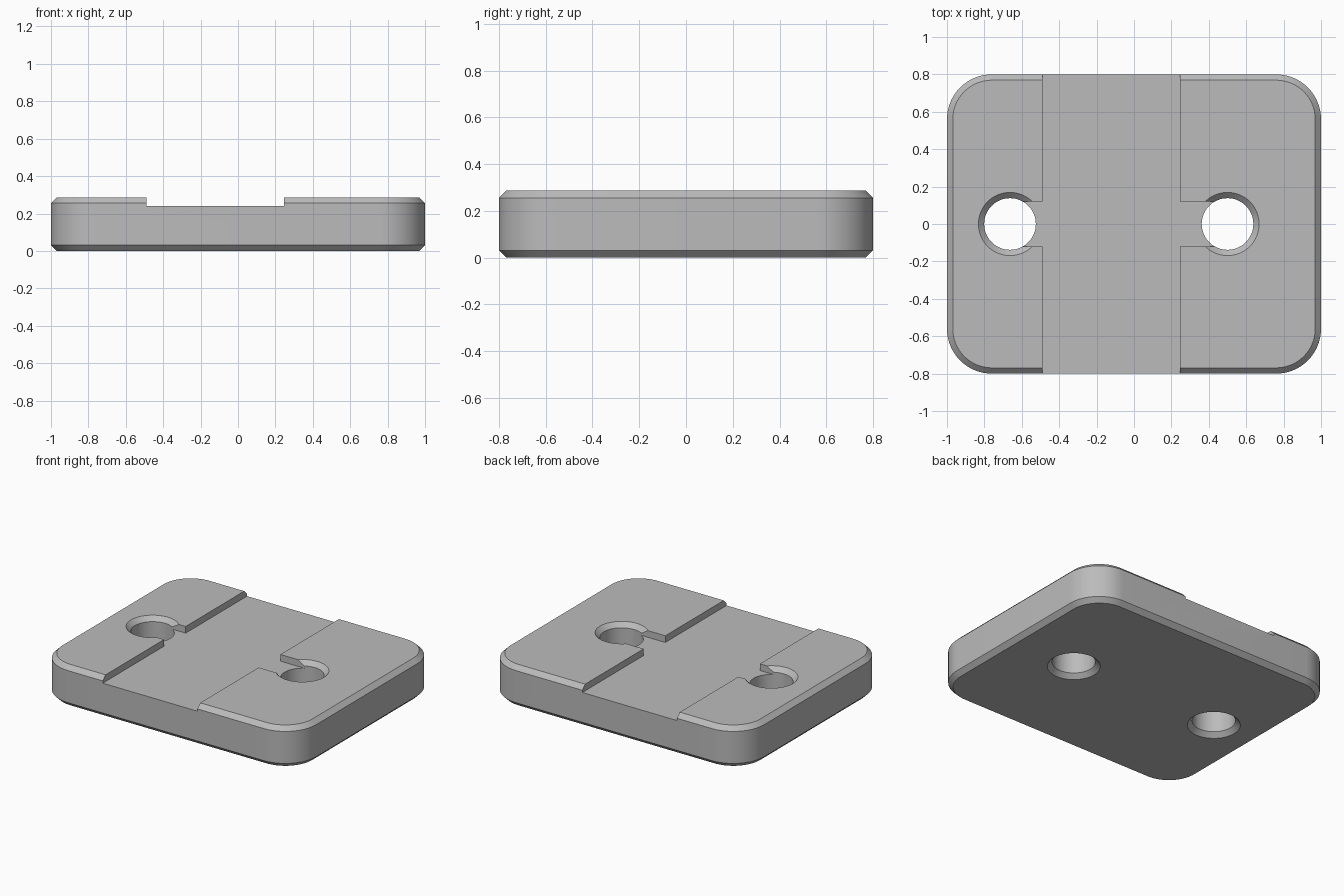
import bpy
import bmesh
from math import cos, sin, pi

default_cube = bpy.data.objects.get("Cube")
if default_cube:
    bpy.data.objects.remove(default_cube, do_unlink=True)

LENGTH, WIDTH, HEIGHT = 2.0, 1.6, 0.287
CORNER, BEVEL = 0.24, 0.031
FLOOR = 0.24                        # height of the recess floor
CHANNEL = (-0.49, 0.245)            # left and right walls of the channel
SLOT = 0.12                         # half width of the slots
HOLES = (-0.663, 0.5)
HOLE_R = 0.138

grey = bpy.data.materials.new("plain grey")
grey.use_nodes = True
grey.diffuse_color = (0.5, 0.5, 0.5, 1)
grey.node_tree.nodes["Principled BSDF"].inputs["Base Color"].default_value = (0.5, 0.5, 0.5, 1)


def loft(name, rings):
    """Closed solid through a stack of (outline, z) rings."""
    bm = bmesh.new()
    loops = [[bm.verts.new((x, y, z)) for x, y in outline] for outline, z in rings]
    for low, high in zip(loops, loops[1:]):
        for i in range(len(low)):
            j = (i + 1) % len(low)
            bm.faces.new((low[i], low[j], high[j], high[i]))
    bm.faces.new(loops[0][::-1])
    bm.faces.new(loops[-1])
    bmesh.ops.recalc_face_normals(bm, faces=bm.faces)
    mesh = bpy.data.meshes.new(name)
    bm.to_mesh(mesh)
    bm.free()
    mesh.materials.append(grey)
    obj = bpy.data.objects.new(name, mesh)
    bpy.context.collection.objects.link(obj)
    return obj


def rounded_rectangle(inset, steps=16):
    r = CORNER - inset
    cx, cy = LENGTH / 2 - CORNER, WIDTH / 2 - CORNER
    points = []
    for quarter, (sx, sy) in enumerate(((1, 1), (-1, 1), (-1, -1), (1, -1))):
        for k in range(steps + 1):
            a = (quarter + k / steps) * pi / 2
            points.append((sx * cx + r * cos(a), sy * cy + r * sin(a)))
    return points


def circle(x, r, steps=64):
    return [(x + r * cos(2 * pi * k / steps), r * sin(2 * pi * k / steps)) for k in range(steps)]


def cut(target, cutter):
    cutter.hide_render = True
    mod = target.modifiers.new(cutter.name, 'BOOLEAN')
    mod.operation = 'DIFFERENCE'
    mod.solver = 'EXACT'
    mod.object = cutter
    bpy.context.view_layer.objects.active = target
    bpy.ops.object.modifier_apply(modifier=mod.name)
    bpy.data.objects.remove(cutter, do_unlink=True)


# Rounded plate with bevelled rims
plate = loft("mounting_plate", [
    (rounded_rectangle(BEVEL), 0), (rounded_rectangle(0), BEVEL),
    (rounded_rectangle(0), HEIGHT - BEVEL), (rounded_rectangle(BEVEL), HEIGHT)])

# Through holes, countersunk on both faces
for x in HOLES:
    over = 0.05
    wide, narrow = circle(x, HOLE_R + BEVEL + over), circle(x, HOLE_R)
    cut(plate, loft("hole_cutter", [
        (wide, -over), (narrow, BEVEL), (narrow, HEIGHT - BEVEL), (wide, HEIGHT + over)]))

# Cross-shaped recess: a channel with a slot running into each hole
left, right = CHANNEL
half = [(left, -1), (right, -1), (right, -SLOT), (HOLES[1], -SLOT)]
other = [(HOLES[1], SLOT), (right, SLOT), (right, 1), (left, 1)]
end = [(left, SLOT), (HOLES[0], SLOT), (HOLES[0], -SLOT), (left, -SLOT)]
recess = half + other + end
cut(plate, loft("recess_cutter", [(recess, FLOOR), (recess, HEIGHT + 0.1)]))

# Smooth round walls, crisp bevels
bpy.ops.object.select_all(action='DESELECT')
plate.select_set(True)
bpy.context.view_layer.objects.active = plate
bpy.ops.object.shade_smooth_by_angle(angle=pi / 6)
